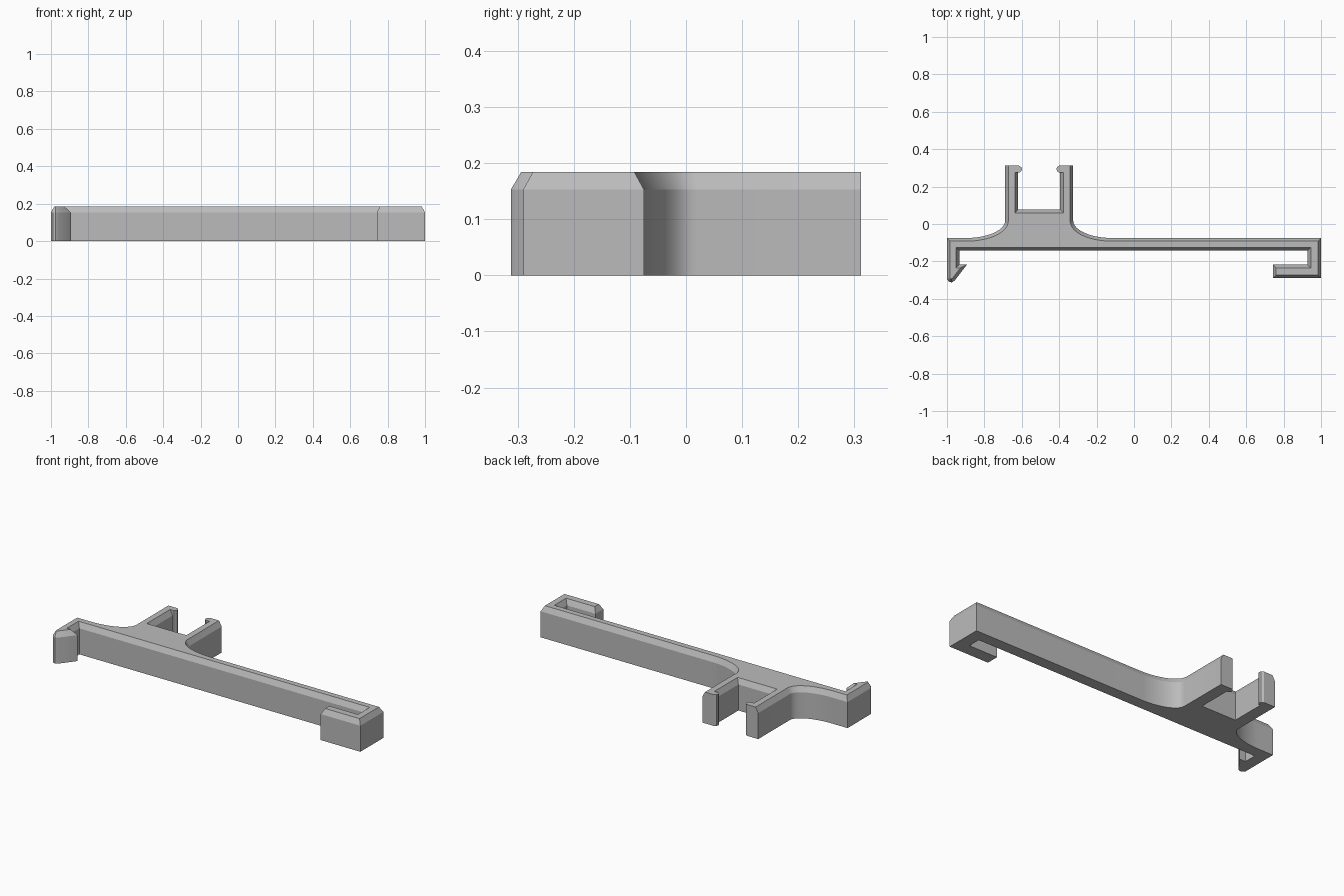
import bpy, bmesh
from math import sin, cos, pi, radians
from mathutils import Vector

cube = bpy.data.objects.get("Cube")
if cube:
    bpy.data.objects.remove(cube, do_unlink=True)

HEIGHT, DROP, INSET = 0.184, 0.031, 0.017
CLIP_X = -0.507          # centre line of the upright clip
HALF = 0.182             # half width of the clip


def clip_half(side):
    """Half of the clip outline, from the bar up the prong and down to the pocket."""
    rx, ry, steps = 0.21, 0.093, 14
    pts = []
    # Sweeping fillet between bar and prong
    for i in range(steps + 1):
        a = pi / 2 * i / steps
        pts.append((HALF + rx - rx * sin(a), 0.018 - ry * cos(a), True))
    # Prong end with its rounded snap lip (these edges are not chamfered)
    pts += [(HALF, 0.312, False), (0.108, 0.312, False), (0.096, 0.304, False),
            (0.092, 0.293, False), (0.096, 0.282, False), (0.104, 0.276, False),
            (0.112, 0.276, True), (0.112, 0.077, True)]
    # The flag marks the edge that starts at the point
    if side < 0:
        flags = [p[2] for p in pts]
        pts = [(x, y, flags[i - 1]) for i, (x, y, _) in enumerate(pts)][::-1]
        pts[-1] = pts[-1][:2] + (True,)
    return [(CLIP_X + side * x, y, c) for x, y, c in pts]


# Outline, counter-clockwise
left_hook = [(-1, -0.075), (-1, -0.295), (-0.99, -0.308), (-0.975, -0.312),
             (-0.96, -0.304), (-0.893, -0.217), (-0.934, -0.217), (-0.934, -0.142)]
right_hook = [(0.928, -0.142), (0.928, -0.217), (0.742, -0.217),
              (0.742, -0.29), (1, -0.29), (1, -0.075)]
outline = [(x, y, True) for x, y in left_hook + right_hook]
outline += clip_half(1) + clip_half(-1)


def inset_points(points):
    """Move each chamfered edge inward and intersect neighbouring edges."""
    result, n = [], len(points)
    normals = []
    for i in range(n):
        a, b = Vector(points[i][:2]), Vector(points[(i + 1) % n][:2])
        e = (b - a).normalized()
        normals.append(Vector((-e.y, e.x)))
    for i in range(n):
        p = Vector(points[i][:2])
        n1, n2 = normals[i - 1], normals[i]
        d1 = INSET if points[i - 1][2] else 0
        d2 = INSET if points[i][2] else 0
        if d1 == d2:
            move = (n1 + n2) * (d1 / (1 + n1.dot(n2)))
        else:
            det = n1.x * n2.y - n1.y * n2.x
            move = Vector((d1 * n2.y - d2 * n1.y, d2 * n1.x - d1 * n2.x)) / det
        result.append(p + move)
    return result


# Solid: flat base, straight wall, chamfer, flat top
bm = bmesh.new()
base = [p[:2] for p in outline]
levels = [(base, 0), (base, HEIGHT - DROP), (inset_points(outline), HEIGHT)]
rings = [[bm.verts.new((p[0], p[1], z)) for p in pts] for pts, z in levels]
for low, high in zip(rings, rings[1:]):
    for i in range(len(low)):
        j = (i + 1) % len(low)
        bm.faces.new((low[i], low[j], high[j], high[i]))
bm.faces.new(rings[0][::-1])
bm.faces.new(rings[-1])
bmesh.ops.remove_doubles(bm, verts=bm.verts, dist=0.00001)
caps = [f for f in bm.faces if len(f.verts) > 4]
bmesh.ops.triangulate(bm, faces=caps)
bmesh.ops.recalc_face_normals(bm, faces=bm.faces)
mesh = bpy.data.meshes.new("clip_bracket")
bm.to_mesh(mesh)
bm.free()

# Grey plastic
grey = bpy.data.materials.new("grey_plastic")
grey.use_nodes = True
colour = (0.5, 0.5, 0.5, 1)
grey.diffuse_color = colour
grey.node_tree.nodes["Principled BSDF"].inputs["Base Color"].default_value = colour
mesh.materials.append(grey)

bracket = bpy.data.objects.new("clip_bracket", mesh)
bpy.context.collection.objects.link(bracket)
bpy.ops.object.select_all(action='DESELECT')
bracket.select_set(True)
bpy.context.view_layer.objects.active = bracket
bpy.ops.object.shade_smooth_by_angle(angle=radians(25))
